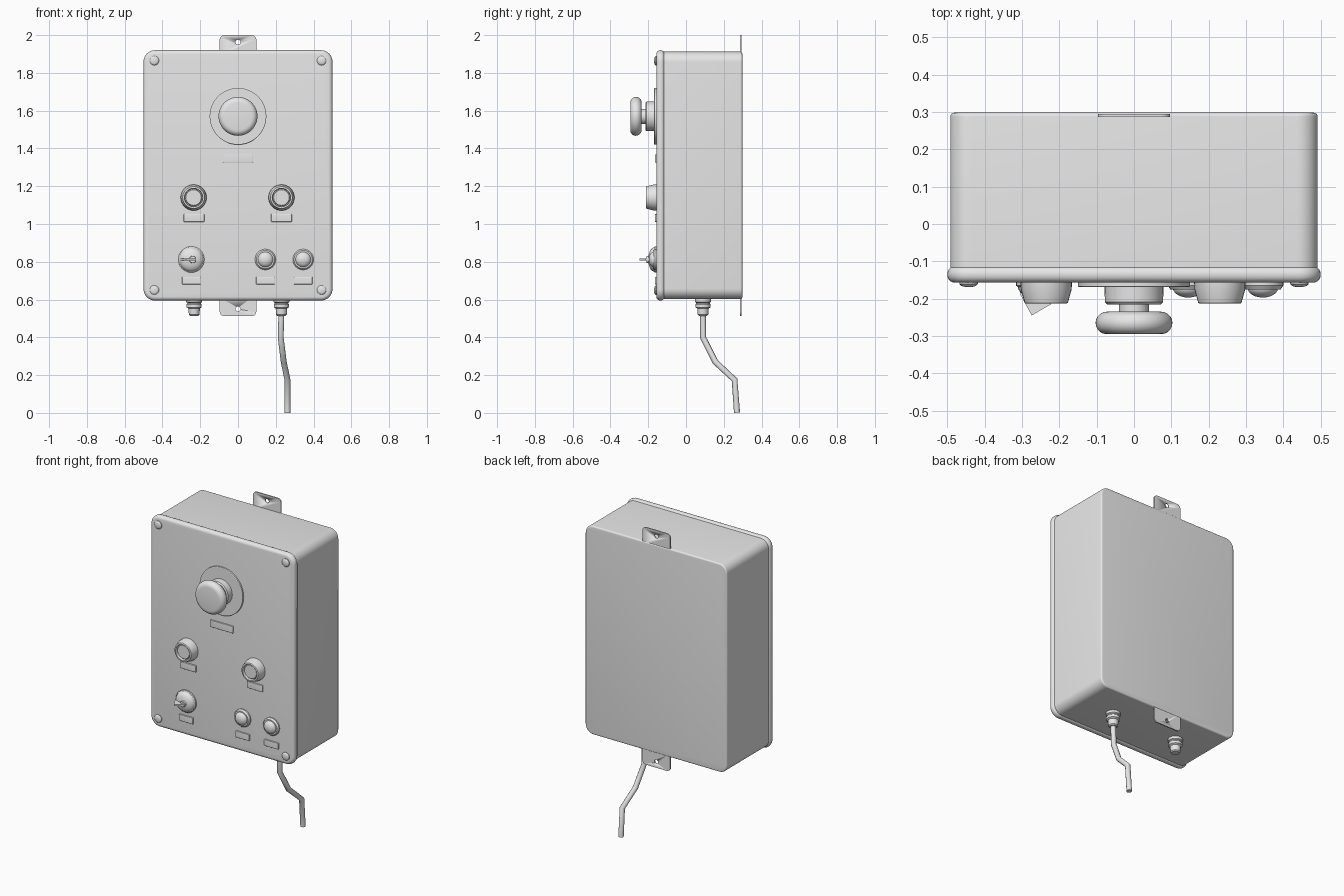
import bpy, bmesh, math
from mathutils import Vector

if "Cube" in bpy.data.objects:
    bpy.data.objects.remove(bpy.data.objects["Cube"], do_unlink=True)

grey = bpy.data.materials.new("plain_grey")
grey.use_nodes = True
grey.diffuse_color = (0.8, 0.8, 0.8, 1)
grey.node_tree.nodes["Principled BSDF"].inputs["Base Color"].default_value = (0.8, 0.8, 0.8, 1)


def finish(bm, name):
    bmesh.ops.recalc_face_normals(bm, faces=bm.faces)
    mesh = bpy.data.meshes.new(name)
    bm.to_mesh(mesh)
    bm.free()
    mesh.materials.append(grey)
    for p in mesh.polygons:
        p.use_smooth = True
    mesh.set_sharp_from_angle(angle=math.radians(32))
    obj = bpy.data.objects.new(name, mesh)
    bpy.context.collection.objects.link(obj)
    return obj


def plate(name, x, y, z, corner=0, rims=()):
    """Box from (min, max) ranges, rounded in the front outline.
    rims lists (y of the rim, bevel radius)."""
    bm = bmesh.new()
    bmesh.ops.create_cube(bm, size=1)
    for v in bm.verts:
        v.co = Vector([r[0] if c < 0 else r[1] for r, c in zip((x, y, z), v.co)])
    if corner:
        edges = [e for e in bm.edges if abs(e.verts[0].co.y - e.verts[1].co.y) > 1e-5]
        bmesh.ops.bevel(bm, geom=edges, offset=corner, segments=8, profile=0.5, affect='EDGES')
    for at, radius in rims:
        edges = [e for e in bm.edges if all(abs(v.co.y - at) < 1e-4 for v in e.verts)]
        bmesh.ops.bevel(bm, geom=edges, offset=radius, segments=5, profile=0.5, affect='EDGES')
    return finish(bm, name)


def lathe(name, centre, profile, axis='Y', sides=32):
    """Turn (radius, distance) points; distance runs forward (Y) or down (Z)."""
    bm = bmesh.new()
    rings = []
    for r, h in profile:
        ring = []
        for i in range(sides):
            a = math.tau * i / sides
            c, s = r * math.cos(a), r * math.sin(a)
            offset = Vector((c, -h, s)) if axis == 'Y' else Vector((c, s, -h))
            ring.append(bm.verts.new(Vector(centre) + offset))
        rings.append(ring)
    for a, b in zip(rings, rings[1:]):
        for i in range(sides):
            j = (i + 1) % sides
            bm.faces.new((a[i], a[j], b[j], b[i]))
    bmesh.ops.remove_doubles(bm, verts=bm.verts, dist=1e-5)
    return finish(bm, name)


def dome(radius, base, height, steps=6):
    """Profile of a dome closing at the axis."""
    return [(radius * math.cos(t), base + height * math.sin(t))
            for t in (math.pi / 2 * i / steps for i in range(steps + 1))]


FACE = -0.157  # front surface of the lid

# Enclosure and lid
plate("enclosure", (-0.492, 0.492), (-0.118, 0.298), (0.603, 1.912), 0.055, [(0.298, 0.01)])
plate("lid", (-0.5, 0.5), (FACE, -0.113), (0.595, 1.92), 0.06,
      [(FACE, 0.02), (-0.113, 0.02)])

# Mounting tabs, each with a screw hole
for name, low, high, hole in (("upper_mounting_tab", 1.88, 2.0, 1.963),
                              ("lower_mounting_tab", 0.512, 0.635, 0.55)):
    tab = plate(name, (-0.097, 0.097), (0.287, 0.295), (low, high), 0.025)
    cutter = lathe("hole_cutter", (0, 0.32, hole), [(0, 0), (0.013, 0), (0.013, 0.06), (0, 0.06)],
                   sides=16)
    cutter.hide_render = True
    mod = tab.modifiers.new("hole", 'BOOLEAN')
    mod.operation, mod.object, mod.solver = 'DIFFERENCE', cutter, 'EXACT'
    bpy.context.view_layer.objects.active = tab
    bpy.ops.object.modifier_apply(modifier=mod.name)
    bpy.data.objects.remove(cutter, do_unlink=True)

# Lid screws
for x in (-0.443, 0.443):
    for z in (0.65, 1.865):
        lathe("lid_screw", (x, FACE, z), [(0.025, -0.005), (0.025, 0.004)] + dome(0.022, 0.006, 0.006),
              sides=20)

# Emergency stop: backing disc, collar, neck and mushroom head
stop = (0, FACE, 1.57)
lathe("stop_backing_disc", stop, [(0.15, -0.005), (0.15, 0.01), (0.147, 0.012), (0, 0.012)], sides=64)
lathe("stop_collar", stop, [(0.079, 0.01), (0.078, 0.052), (0.072, 0.058), (0, 0.058)])
lathe("stop_neck", stop, [(0.04, 0.05), (0.04, 0.085)])
head = [(0, 0.078)]
for i in range(11):
    t = -math.pi / 2 + math.pi * i / 10
    head.append((0.073 + 0.03 * math.cos(t), 0.108 + 0.03 * math.sin(t)))
lathe("stop_mushroom_head", stop, head + [(0, 0.138)], sides=48)

# Push buttons set in tapered rings
for x in (-0.235, 0.23):
    centre = (x, FACE, 1.14)
    lathe("button_ring", centre, [(0.069, -0.005), (0.068, 0.018), (0.058, 0.054), (0.055, 0.056),
                                  (0.049, 0.056), (0.046, 0.04)])
    lathe("push_button", centre, [(0.045, 0.0), (0.045, 0.044), (0.041, 0.048), (0, 0.048)])

# Indicator lamps
for x in (0.145, 0.345):
    centre = (x, FACE, 0.812)
    lathe("lamp_bezel", centre, [(0.055, -0.005), (0.055, 0.008), (0.048, 0.018), (0.04, 0.018)])
    lathe("lamp_lens", centre, [(0.041, 0.0)] + dome(0.041, 0.014, 0.026))

# Key switch: domed barrel and thin key blade
lathe("key_switch_barrel", (-0.247, FACE, 0.812),
      [(0.069, -0.005), (0.069, 0.008)] + dome(0.064, 0.012, 0.031))
bm = bmesh.new()
outline = [(-0.308, -0.17), (-0.304, -0.19), (-0.274, -0.245), (-0.222, -0.215), (-0.222, -0.17)]
blade = bm.faces.new([bm.verts.new((x, y, 0.807)) for x, y in outline])
extruded = bmesh.ops.extrude_face_region(bm, geom=[blade])
bmesh.ops.translate(bm, vec=(0, 0, 0.01),
                    verts=[g for g in extruded["geom"] if isinstance(g, bmesh.types.BMVert)])
finish(bm, "key_blade")
lathe("key_collar", (-0.24, FACE, 0.812), [(0.02, 0.03), (0.018, 0.052), (0, 0.052)], sides=16)

# Label plates below the controls
for x, z, half, tall in ((0, 1.347, 0.08, 0.022), (-0.233, 1.032, 0.055, 0.021),
                         (0.23, 1.032, 0.055, 0.021), (-0.247, 0.7, 0.049, 0.02),
                         (0.145, 0.7, 0.049, 0.02), (0.345, 0.7, 0.049, 0.02)):
    plate("label_plate", (x - half, x + half), (FACE - 0.008, FACE + 0.001), (z - tall, z + tall),
          0.004, [(FACE - 0.008, 0.003)])

# Cable glands under the enclosure
for x in (-0.232, 0.23):
    top = (x, 0.09, 0.605)
    lathe("gland_nut", top, [(0.042, -0.005), (0.042, 0.018), (0.036, 0.022), (0.036, 0.026),
                             (0.04, 0.03), (0.04, 0.046), (0.03, 0.052)], 'Z', 24)
    lathe("gland_sleeve", top, [(0.031, 0.045), (0.028, 0.085), (0.022, 0.091), (0, 0.091)], 'Z', 24)

# Supply cable
path = [(0.23, 0.09, 0.54), (0.226, 0.09, 0.4), (0.242, 0.155, 0.27),
        (0.262, 0.257, 0.175), (0.262, 0.27, 0.001)]
curve = bpy.data.curves.new("supply_cable", 'CURVE')
curve.dimensions = '3D'
curve.bevel_depth, curve.bevel_resolution, curve.use_fill_caps = 0.016, 3, True
spline = curve.splines.new('POLY')
spline.points.add(len(path) - 1)
for point, co in zip(spline.points, path):
    point.co = (*co, 1)
curve.materials.append(grey)
cable = bpy.data.objects.new("supply_cable", curve)
bpy.context.collection.objects.link(cable)
